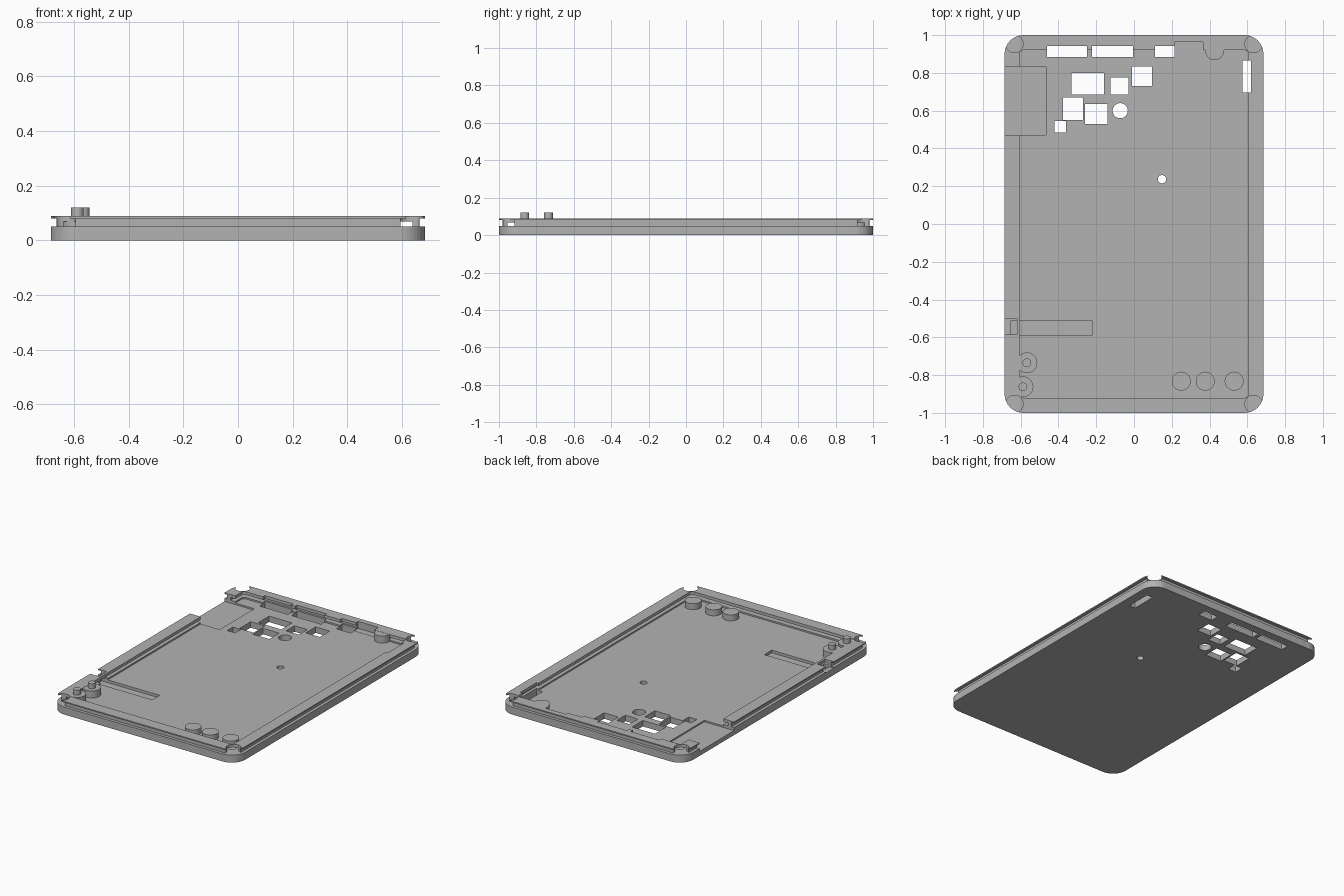
import bpy, bmesh, math

if "Cube" in bpy.data.objects:
    bpy.data.objects.remove(bpy.data.objects["Cube"])

HX, HY, R = 0.685, 1.0, 0.10
FLOOR, TOP = 0.04, 0.088

grey = bpy.data.materials.new("mid grey plastic")
grey.use_nodes = True
grey.diffuse_color = (0.45, 0.45, 0.45, 1)
grey.node_tree.nodes["Principled BSDF"].inputs["Base Color"].default_value = (0.45, 0.45, 0.45, 1)


def finish(bm, name):
    bmesh.ops.recalc_face_normals(bm, faces=bm.faces)
    mesh = bpy.data.meshes.new(name)
    bm.to_mesh(mesh)
    bm.free()
    mesh.materials.append(grey)
    ob = bpy.data.objects.new(name, mesh)
    bpy.context.scene.collection.objects.link(ob)
    return ob


def add_box(bm, x0, x1, y0, y1, z0, z1):
    vs = bmesh.ops.create_cube(bm, size=1)["verts"]
    for v in vs:
        v.co.x = x1 if v.co.x > 0 else x0
        v.co.y = y1 if v.co.y > 0 else y0
        v.co.z = z1 if v.co.z > 0 else z0


def add_cylinder(bm, x, y, r, z0, z1):
    vs = bmesh.ops.create_cone(bm, cap_ends=True, segments=40, radius1=r, radius2=r, depth=1)["verts"]
    for v in vs:
        v.co = (v.co.x + x, v.co.y + y, z1 if v.co.z > 0 else z0)


def ring(bm, inset, z, n=10):
    """Rounded rectangle loop, inset from the outer outline."""
    r = max(R - inset, 0.02)
    verts = []
    for q, (sx, sy) in enumerate([(1, 1), (-1, 1), (-1, -1), (1, -1)]):
        for i in range(n + 1):
            a = (q + i / n) * math.pi / 2
            verts.append(bm.verts.new((sx * (HX - inset - r) + r * math.cos(a),
                                       sy * (HY - inset - r) + r * math.sin(a), z)))
    return verts


# Tray: one wall section swept round the outline, with outer and inner grooves
section = [(0, 0), (0, 0.05), (0.02, 0.05), (0.02, 0.08), (0, 0.08), (0, TOP),
           (0.08, TOP), (0.08, 0.068), (0.045, 0.068), (0.045, 0.05),
           (0.08, 0.05), (0.08, FLOOR)]
bm = bmesh.new()
loops = [ring(bm, o, z) for o, z in section]
for a, b in zip(loops, loops[1:]):
    for i in range(len(a)):
        j = (i + 1) % len(a)
        bm.faces.new((a[i], a[j], b[j], b[i]))
bm.faces.new(loops[0])
bm.faces.new(loops[-1])
tray = finish(bm, "tray")


def cut(name, build):
    bm = bmesh.new()
    build(bm)
    cutter = finish(bm, name)
    cutter.hide_render = True
    cutter.hide_viewport = True
    cutter.display_type = 'WIRE'
    mod = tray.modifiers.new(name, 'BOOLEAN')
    mod.operation = 'DIFFERENCE'
    mod.solver = 'EXACT'
    mod.object = cutter


# Openings right through the floor
windows = [(-.46, -.25, .885, .942), (-.222, -.005, .885, .942), (.11, .215, .885, .942),
           (.575, .62, .695, .865), (-.33, -.16, .685, .80), (-.125, -.03, .685, .775),
           (-.01, .095, .73, .835), (-.375, -.27, .55, .67), (-.26, -.14, .53, .635),
           (-.42, -.36, .485, .545)]


def openings(bm):
    for w in windows:
        add_box(bm, *w, -0.1, 0.2)
    add_cylinder(bm, -0.073, 0.6, 0.04, -0.1, 0.2)
    add_cylinder(bm, 0.148, 0.237, 0.022, -0.1, 0.2)


# Pockets and notches that leave the bottom closed
def corner_pockets(bm):
    for sx in (-1, 1):
        for sy in (-1, 1):
            add_cylinder(bm, sx * 0.633, sy * 0.953, 0.046, 0.05, 0.2)


def recesses(bm):
    add_box(bm, -0.8, -0.465, 0.47, 0.835, 0.03, 0.2)
    add_box(bm, -0.8, -0.62, -0.585, -0.5, 0.045, 0.2)
    add_box(bm, 0.215, 0.365, 0.9, 0.963, FLOOR + 0.001, 0.2)


def cable_slot(bm):
    add_box(bm, -0.65, -0.222, -0.59, -0.512, 0.022, 0.06)


cut("opening_cutter", openings)
cut("corner_cutter", corner_pockets)
cut("recess_cutter", recesses)
cut("slot_cutter", cable_slot)


# Round supports standing on the floor
def post(name, x, y, r, z0, z1):
    bm = bmesh.new()
    add_cylinder(bm, x, y, r, z0, z1)
    ob = finish(bm, name)
    bpy.context.view_layer.objects.active = ob
    bpy.ops.object.select_all(action='DESELECT')
    ob.select_set(True)
    bpy.ops.object.shade_smooth_by_angle(angle=math.radians(30))


for i, x in enumerate((0.25, 0.377, 0.53)):
    post(f"support_pad_{i + 1}", x, -0.832, 0.05, 0.03, 0.08)
for i, (x, y) in enumerate([(-0.567, -0.735), (-0.588, -0.862)]):
    post(f"pin_boss_{i + 1}", x, y, 0.055, 0.03, TOP - 0.001)
    post(f"locating_pin_{i + 1}", x, y, 0.023, 0.06, 0.12)
post("back_wall_boss", 0.427, 0.918, 0.05, 0.03, TOP - 0.001)
